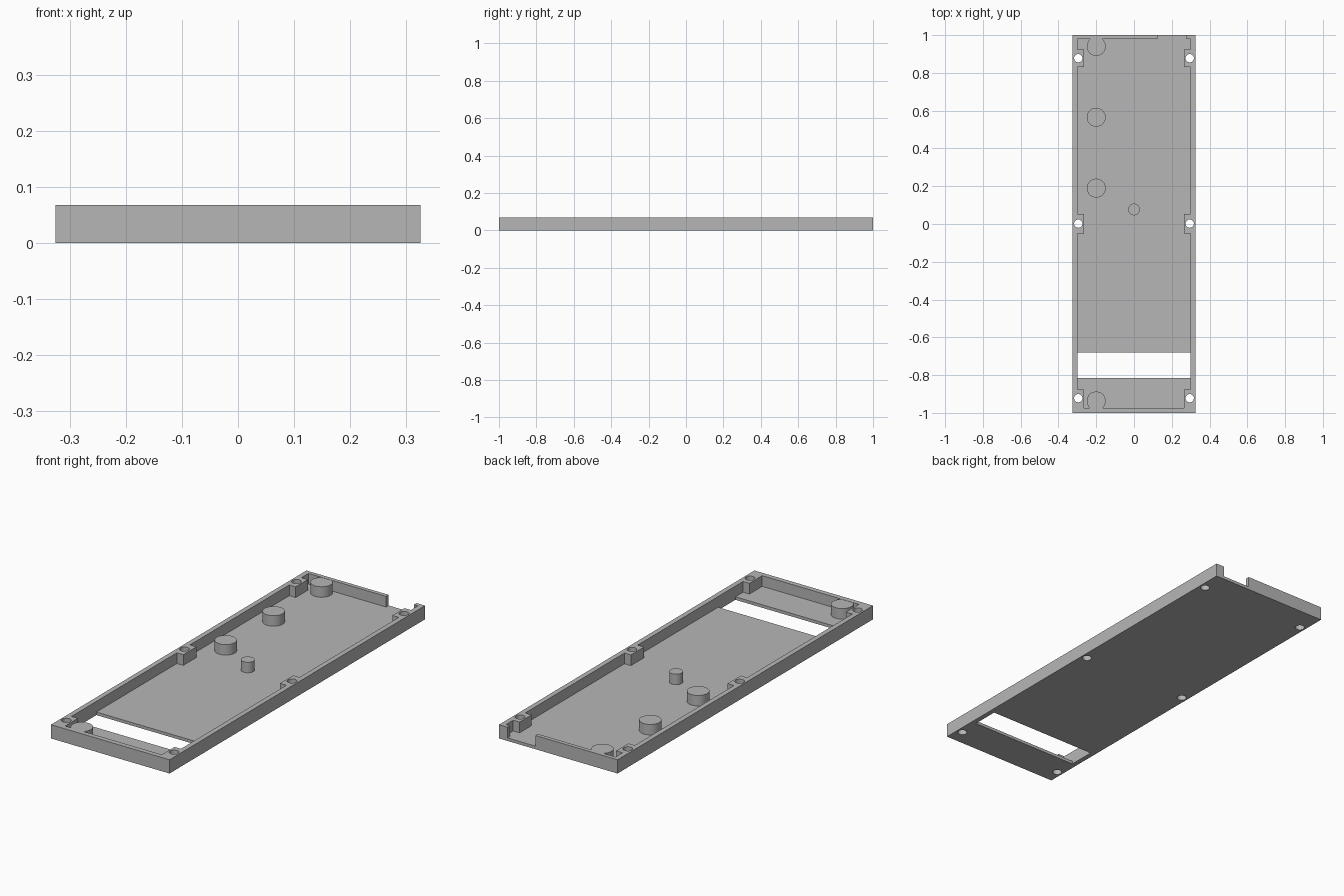
import bpy
import bmesh
import math

HALF_W, HALF_L, HEIGHT, FLOOR = 0.325, 1.0, 0.068, 0.015
INNER_X, BOSS_X = 0.30, 0.265

cube = bpy.data.objects.get("Cube")
if cube:
    bpy.data.objects.remove(cube, do_unlink=True)

grey = bpy.data.materials.new("plain grey")
grey.use_nodes = True
grey.diffuse_color = (0.47, 0.47, 0.47, 1)
grey.node_tree.nodes["Principled BSDF"].inputs["Base Color"].default_value = (0.47, 0.47, 0.47, 1)


def prism(name, outline, z0, z1):
    """Extrude a flat outline between two heights."""
    bm = bmesh.new()
    face = bm.faces.new([bm.verts.new((x, y, z0)) for x, y in outline])
    top = bmesh.ops.extrude_face_region(bm, geom=[face])["geom"]
    for v in top:
        if isinstance(v, bmesh.types.BMVert):
            v.co.z = z1
    bmesh.ops.recalc_face_normals(bm, faces=bm.faces)
    mesh = bpy.data.meshes.new(name)
    bm.to_mesh(mesh)
    bm.free()
    mesh.materials.append(grey)
    obj = bpy.data.objects.new(name, mesh)
    bpy.context.collection.objects.link(obj)
    return obj


def rect(x0, x1, y0, y1):
    return [(x0, y0), (x1, y0), (x1, y1), (x0, y1)]


def circle(cx, cy, r, n=48):
    return [(cx + r * math.cos(2 * math.pi * i / n),
             cy + r * math.sin(2 * math.pi * i / n)) for i in range(n)]


def cut(target, cutter):
    """Subtract the cutter and remove it."""
    mod = target.modifiers.new("cut", "BOOLEAN")
    mod.operation = "DIFFERENCE"
    mod.solver = "EXACT"
    mod.object = cutter
    bpy.context.view_layer.objects.active = target
    bpy.ops.object.modifier_apply(modifier=mod.name)
    bpy.data.objects.remove(cutter, do_unlink=True)


def smooth(obj):
    bpy.ops.object.select_all(action="DESELECT")
    obj.select_set(True)
    bpy.context.view_layer.objects.active = obj
    bpy.ops.object.shade_smooth_by_angle(angle=math.radians(30))


# Tray block, hollowed by a pocket that leaves the screw bosses standing
tray = prism("tray", rect(-HALF_W, HALF_W, -HALF_L, HALF_L), 0, HEIGHT)
side = [(BOSS_X, -0.975), (BOSS_X, -0.875), (INNER_X, -0.875)]
for low, high in [(-0.05, 0.053), (0.83, 0.925)]:
    side += [(INNER_X, low), (BOSS_X, low), (BOSS_X, high), (INNER_X, high)]
side.append((INNER_X, 0.98))
pocket = side + [(-x, y) for x, y in reversed(side)]
cut(tray, prism("pocket_cutter", pocket, FLOOR, 0.2))

# Wide slot through the floor and gap in the back wall
cut(tray, prism("slot_cutter", rect(-INNER_X, INNER_X, -0.815, -0.68), -0.1, FLOOR + 0.01))
cut(tray, prism("gap_cutter", rect(0.125, 0.278, 0.97, 1.1), FLOOR, 0.2))

# Screw holes through the bosses
for sx in (-1, 1):
    for y in (-0.922, 0.002, 0.878):
        cut(tray, prism("hole_cutter", circle(sx * 0.295, y, 0.022, 32), -0.1, 0.2))
smooth(tray)

# Round support posts on the floor
posts = {
    "front_post": (-0.2, -0.937, 0.05),
    "middle_post": (-0.2, 0.19, 0.05),
    "rear_post": (-0.2, 0.565, 0.05),
    "back_post": (-0.2, 0.94, 0.05),
    "small_post": (0, 0.077, 0.031),
}
for name, (x, y, r) in posts.items():
    smooth(prism(name, circle(x, y, r), FLOOR - 0.005, HEIGHT - 0.001))
